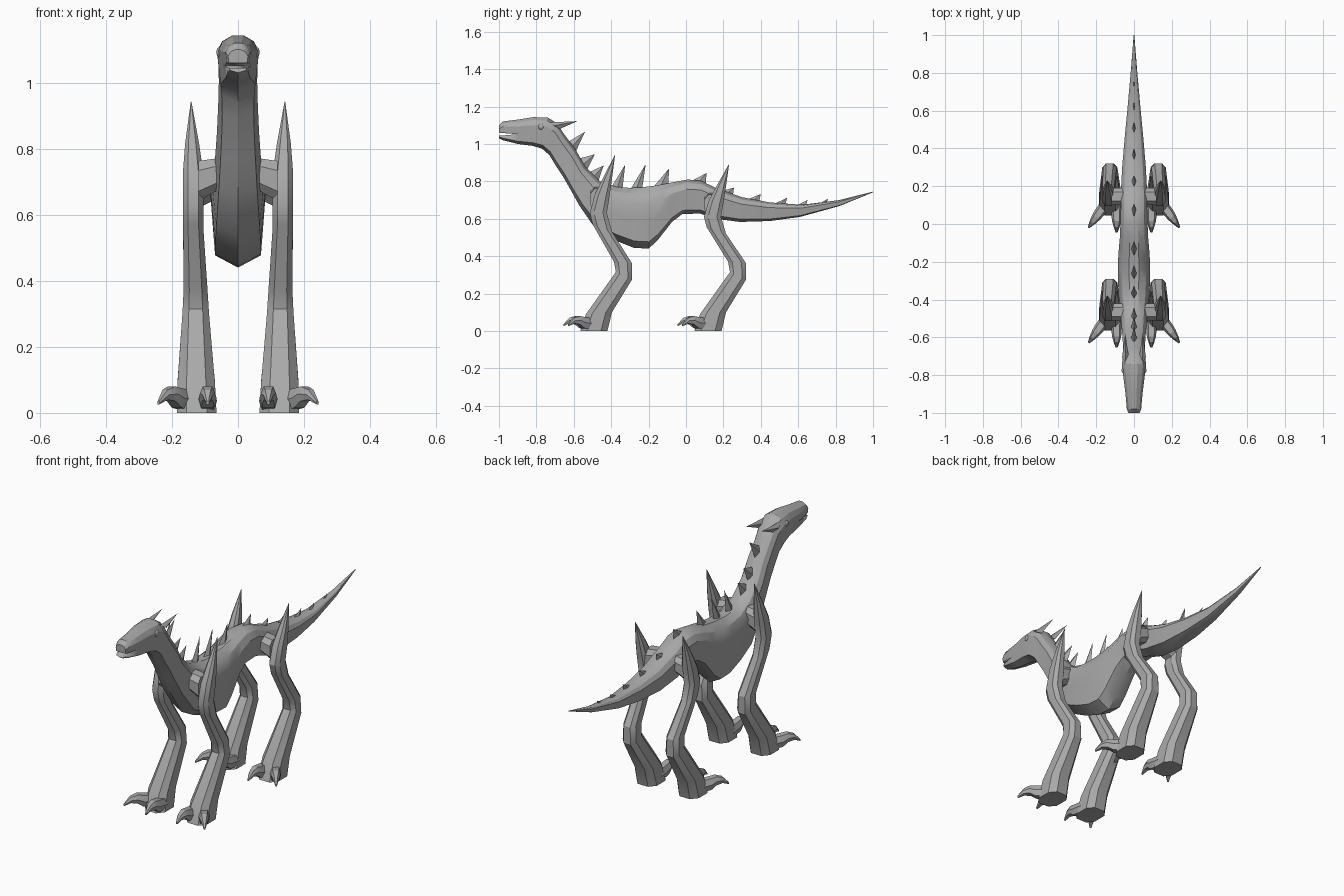
import bpy, bmesh, math
from mathutils import Vector

cube = bpy.data.objects.get("Cube")
if cube:
    bpy.data.objects.remove(cube, do_unlink=True)

# One grey skin colour for the whole creature
skin = bpy.data.materials.new("grey_skin")
skin.use_nodes = True
skin.diffuse_color = (0.4, 0.4, 0.4, 1)
skin.node_tree.nodes["Principled BSDF"].inputs["Base Color"].default_value = skin.diffuse_color


def finish(bm, name, angle=30):
    """Turn a bmesh into a named, shaded object."""
    bmesh.ops.recalc_face_normals(bm, faces=bm.faces)
    mesh = bpy.data.meshes.new(name)
    bm.to_mesh(mesh)
    bm.free()
    mesh.materials.append(skin)
    obj = bpy.data.objects.new(name, mesh)
    bpy.context.scene.collection.objects.link(obj)
    bpy.ops.object.select_all(action='DESELECT')
    obj.select_set(True)
    bpy.context.view_layer.objects.active = obj
    bpy.ops.object.shade_smooth_by_angle(angle=math.radians(angle))
    return obj


def loft(name, rings, angle=30):
    """Skin a closed tube through rings that share one point count."""
    bm = bmesh.new()
    loops = [[bm.verts.new(p) for p in ring] for ring in rings]
    count = len(loops[0])
    for a, b in zip(loops, loops[1:]):
        for i in range(count):
            j = (i + 1) % count
            bm.faces.new((a[i], a[j], b[j], b[i]))
    bm.faces.new(loops[0])
    bm.faces.new(loops[-1])
    return finish(bm, name, angle)


def spike(name, front, back, tip, width):
    """Thin pyramid on a diamond base, pointing at the tip."""
    front, back, tip = Vector(front), Vector(back), Vector(tip)
    mid = (front + back) / 2
    side = Vector((width, 0, 0))
    base = [front, mid + side, back, mid - side]
    return loft(name, [base, [tip.lerp(p, 0.01) for p in base]], 10)


# Body from snout to tail: top y, top z, bottom y, bottom z, half width
BODY = [
    (-1, 1.1, -1, 1.03, .03), (-.98, 1.12, -.98, 1.02, .038),
    (-.9, 1.13, -.9, 1, .045), (-.82, 1.143, -.82, .99, .055),
    (-.74, 1.142, -.77, .975, .064), (-.69, 1.11, -.73, .94, .06),
    (-.65, 1.05, -.7, .89, .058), (-.59, .97, -.66, .83, .06),
    (-.54, .88, -.62, .76, .064), (-.46, .8, -.57, .67, .07),
    (-.37, .77, -.48, .54, .08), (-.3, .765, -.38, .485, .084),
    (-.24, .768, -.28, .445, .085), (-.18, .775, -.2, .44, .084),
    (-.12, .785, -.15, .487, .08), (-.07, .795, -.075, .583, .075),
    (.01, .81, -.02, .625, .072), (.08, .803, .075, .628, .07),
    (.16, .765, .155, .6, .07), (.3, .715, .29, .583, .063),
    (.45, .687, .45, .588, .05), (.62, .675, .61, .61, .034),
    (.82, .7, .82, .668, .016), (1, .745, 1, .741, .002),
]
# Half cross-section: height fraction, width fraction
SECTION = [(.11, .82), (.45, .92), (.72, 1), (.9, .75), (1, .3)]


def body_ring(ty, tz, by, bz, w):
    top, low = Vector((0, ty, tz)), Vector((0, by, bz))
    right = [low.lerp(top, t) + Vector((w * s, 0, 0)) for t, s in SECTION]
    left = [Vector((-p.x, p.y, p.z)) for p in reversed(right)]
    return [low] + right + left


body = loft("body", [body_ring(*r) for r in BODY])

# Mouth slit cut as a wedge between the jaws
slit = [(-1.05, 1.064), (-1.05, 1.04), (-.9, 1.052)]
cutter = loft("mouth_cutter", [[(x, y, z) for y, z in slit] for x in (-.1, .1)])
cutter.hide_render = True
cut = body.modifiers.new("mouth", 'BOOLEAN')
cut.operation = 'DIFFERENCE'
cut.solver = 'EXACT'
cut.object = cutter
bpy.context.view_layer.objects.active = body
bpy.ops.object.modifier_apply(modifier=cut.name)
bpy.data.objects.remove(cutter, do_unlink=True)


def spine_height(y):
    """Height of the back at y."""
    for a, b in zip(BODY, BODY[1:]):
        if a[0] <= y <= b[0]:
            return a[1] + (b[1] - a[1]) * (y - a[0]) / (b[0] - a[0])
    return BODY[-1][1]


# Spines along the back: base front, base back, tip y, tip z
SPINES = [
    (-.63, -.59, -.54, 1.065), (-.57, -.53, -.487, .945),
    (-.52, -.47, -.44, .885), (-.4, -.34, -.325, .89),
    (-.3, -.235, -.215, .893), (-.18, -.095, -.09, .87),
    (.02, .105, .11, .845), (.18, .25, .257, .767),
    (.32, .39, .4, .733), (.46, .53, .54, .712),
    (.58, .64, .65, .7), (.7, .75, .76, .708),
]
for n, (f, b, ty, tz) in enumerate(SPINES):
    w = .016 if f < .2 else .011 if f < .5 else .006
    spike(f"back_spine_{n}", (0, f, spine_height(f) - .012),
          (0, b, spine_height(b) - .012), (0, ty, tz), w)

# Leg rings from shoulder tip to sole: front y, z, back y, z, inner x, outer x
LEG = [
    (.23, .893, .231, .893, .141, .143), (.166, .78, .214, .775, .118, .16),
    (.123, .7, .2, .685, .105, .167), (.096, .61, .187, .61, .105, .167),
    (.11, .556, .214, .52, .105, .166), (.225, .37, .32, .364, .092, .165),
    (.235, .315, .32, .273, .088, .168), (.075, .09, .214, .1, .07, .183),
    (.045, 0, .19, 0, .065, .185),
]
C = .24
OCTAGON = [(C, 0), (1 - C, 0), (1, C), (1, 1 - C),
           (1 - C, 1), (C, 1), (0, 1 - C), (0, C)]

# Toe rings: distance along the toe, underside z, top z, half width
TOE = [(-.04, .005, .065, .028), (.03, .015, .075, .027), (.055, .035, .08, .024),
       (.085, .04, .07, .016), (.115, .026, .036, .005)]


def toe(name, side, x, y, turn, length):
    """Knuckled toe with a hooked claw, turned outwards."""
    ahead = Vector((side * math.sin(turn), -math.cos(turn), 0))
    across = Vector((ahead.y, -ahead.x, 0))
    rings = []
    for d, low, top, w in TOE:
        c = Vector((side * x, y, 0)) + ahead * d * length
        rings.append([c + across * w * s + Vector((0, 0, low + (top - low) * t))
                      for s, t in ((-.7, 0), (.7, 0), (1, .5), (.6, 1), (-.6, 1), (-1, .5))])
    loft(name, rings, 25)


def leg(name, side, shift, lift):
    def raised(z):
        return z + lift * max(0, z - .4) * 2
    rings = []
    for fy, fz, by, bz, xi, xo in LEG:
        rings.append([(side * (xi + (xo - xi) * u), fy + (by - fy) * v + shift,
                       raised(fz + (bz - fz) * v)) for u, v in OCTAGON])
    loft(name + "_leg", rings)
    # Joint block linking the leg to the body
    joint = [[(side * x, .1 + shift + .09 * u, raised(low + (top - low) * v))
              for u, v in OCTAGON] for x, low, top in ((.04, .66, .74), (.12, .62, .73))]
    loft(name + "_joint", joint)
    toe(name + "_inner_toe", side, .092, .07 + shift, 0, 1)
    toe(name + "_outer_toe", side, .165, .085 + shift, math.radians(36), 1.12)


for word, side in (("left", 1), ("right", -1)):
    leg(word + "_front", side, -.61, .05)
    leg(word + "_hind", side, 0, 0)
    # Swept-back horn
    spike(word + "_horn", (side * .045, -.735, 1.115), (side * .045, -.675, 1.08),
          (side * .046, -.58, 1.122), .018)
    # Eye
    bm = bmesh.new()
    bmesh.ops.create_uvsphere(bm, u_segments=16, v_segments=8, radius=.016)
    bmesh.ops.scale(bm, vec=(.6, 1, 1), verts=bm.verts)
    bmesh.ops.translate(bm, vec=(side * .056, -.775, 1.092), verts=bm.verts)
    finish(bm, word + "_eye")
